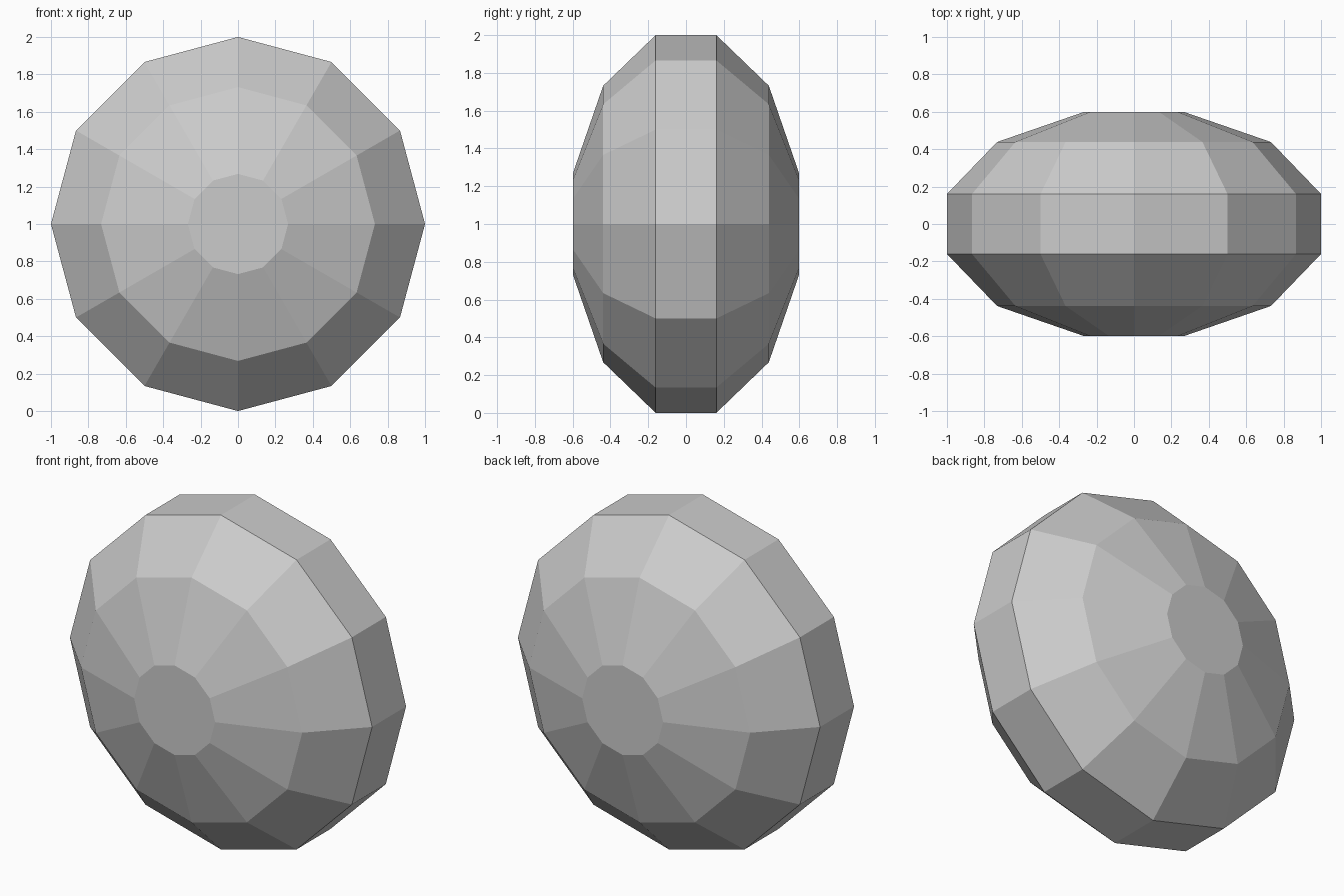
import bpy, bmesh, math
from mathutils import Vector

if "Cube" in bpy.data.objects:
    bpy.data.objects.remove(bpy.data.objects["Cube"])

SIDES = 12
HALF_DEPTH = 0.62   # depth of the flattened ball before its poles are cut flat

# Profile rings (radius, y) from front to back, at 15/45/75 degrees of latitude
full = 1 / math.cos(math.radians(15))
rings = [(full * math.cos(math.radians(a)), HALF_DEPTH * math.sin(math.radians(a)))
         for a in (-75, -45, -15, 15, 45, 75)]

bm = bmesh.new()
loops = []
for r, y in rings:
    loops.append([bm.verts.new(Vector((r * math.sin(2 * math.pi * i / SIDES), y,
                                       1 + r * math.cos(2 * math.pi * i / SIDES))))
                  for i in range(SIDES)])

# Faceted bands around the y axis
for a, b in zip(loops, loops[1:]):
    for i in range(SIDES):
        j = (i + 1) % SIDES
        bm.faces.new((a[i], a[j], b[j], b[i]))

# Flat front and back caps
bm.faces.new(loops[0])
bm.faces.new(loops[-1])
bmesh.ops.recalc_face_normals(bm, faces=bm.faces)

mesh = bpy.data.meshes.new("faceted_disc")
bm.to_mesh(mesh)
bm.free()

# Single stone grey
grey = bpy.data.materials.new("light grey")
grey.diffuse_color = (0.6, 0.6, 0.6, 1)
grey.use_nodes = True
grey.node_tree.nodes["Principled BSDF"].inputs["Base Color"].default_value = grey.diffuse_color
mesh.materials.append(grey)

disc = bpy.data.objects.new("faceted_disc", mesh)
bpy.context.collection.objects.link(disc)
